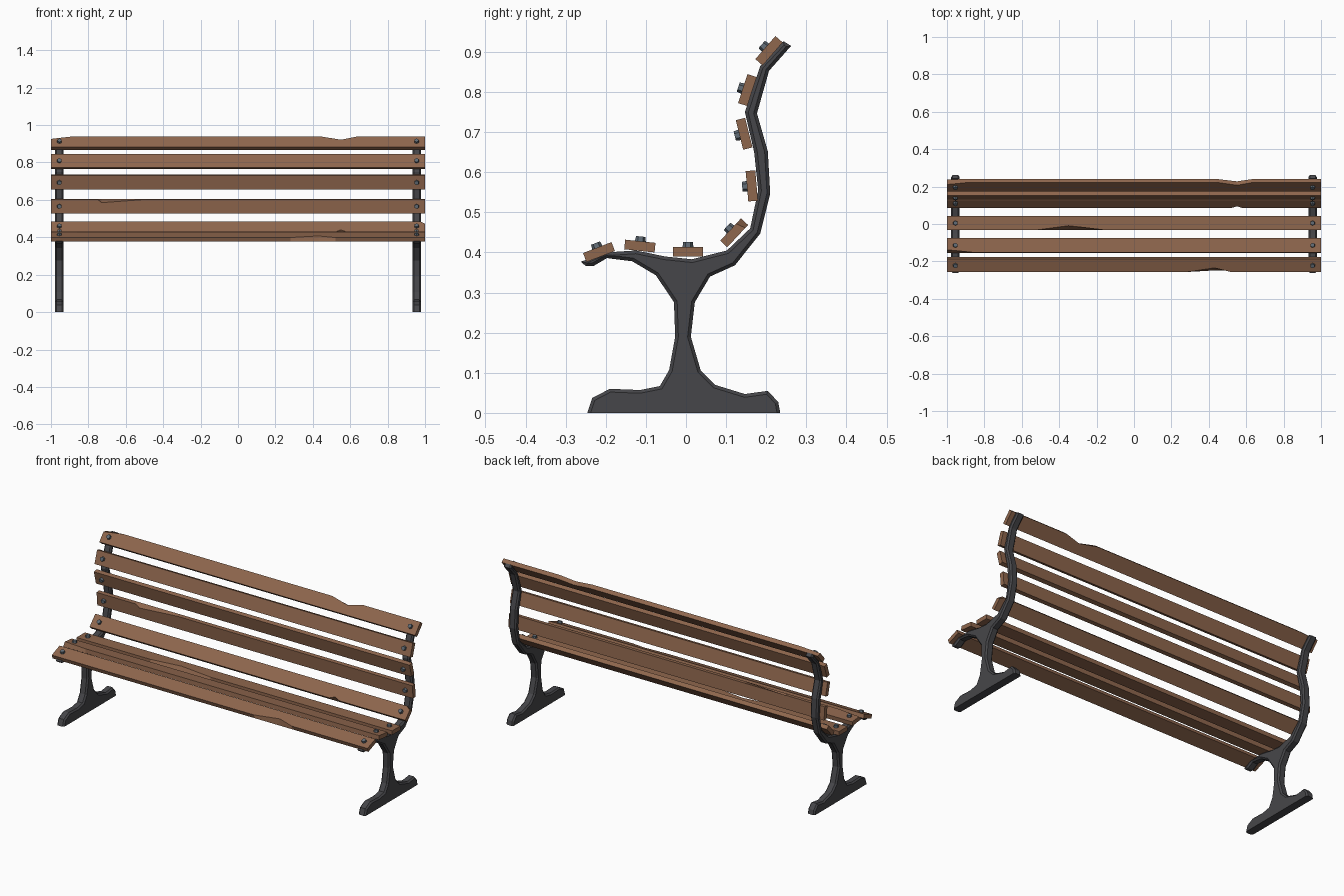
import bpy, bmesh, math
from mathutils import Matrix, Vector

if "Cube" in bpy.data.objects:
    bpy.data.objects.remove(bpy.data.objects["Cube"])


def material(name, rgb):
    m = bpy.data.materials.new(name)
    m.diffuse_color = (*rgb, 1)
    m.use_nodes = True
    m.node_tree.nodes["Principled BSDF"].inputs["Base Color"].default_value = m.diffuse_color
    return m


WOOD = material("brown wood", (0.275, 0.135, 0.075))
IRON = material("dark iron", (0.062, 0.062, 0.068))
STEEL = material("bolt steel", (0.12, 0.15, 0.18))


def make_object(name, bm, mat):
    bmesh.ops.recalc_face_normals(bm, faces=bm.faces)
    me = bpy.data.meshes.new(name)
    bm.to_mesh(me)
    bm.free()
    me.materials.append(mat)
    ob = bpy.data.objects.new(name, me)
    bpy.context.collection.objects.link(ob)
    return ob


# Side outline of the cast frame (y, z), clockwise from front foot
OUTLINE = [
    (-.246, 0), (-.234, .037), (-.19, .06), (-.115, .057), (-.065, .067),
    (-.042, .107), (-.027, .19), (-.03, .276), (-.075, .343), (-.134, .378),
    (-.197, .386), (-.231, .366), (-.250, .366), (-.262, .377), (-.2, .40),
    (-.125, .405), (-.052, .39), (.015, .383), (.102, .405), (.16, .46),
    (.18, .555), (.17, .65), (.147, .75), (.185, .865), (.243, .927),
    (.262, .915), (.207, .853), (.177, .747), (.204, .652), (.21, .547),
    (.185, .447), (.122, .368), (.06, .34), (.022, .276), (.012, .19),
    (.037, .105), (.072, .07), (.147, .047), (.204, .055), (.23, .027),
    (.235, 0)]
FRAME_X, FRAME_HALF = 0.955, 0.023


def frame(name, x):
    bm = bmesh.new()
    sides = [[bm.verts.new((x + s * FRAME_HALF, y, z)) for y, z in OUTLINE]
             for s in (-1, 1)]
    a, b = sides
    n = len(OUTLINE)
    for i in range(n):
        j = (i + 1) % n
        bm.faces.new((a[i], a[j], b[j], b[i]))
    bm.faces.new(a)
    bm.faces.new(b[::-1])
    bmesh.ops.recalc_face_normals(bm, faces=bm.faces)
    # chamfer the rim on both sides, leaving the ground edge sharp
    rim = [e for e in bm.edges
           if abs(e.verts[0].co.x - e.verts[1].co.x) < 1e-5
           and max(v.co.z for v in e.verts) > 1e-4]
    bmesh.ops.bevel(bm, geom=rim, offset=0.008, segments=1,
                    affect='EDGES', clamp_overlap=False)
    make_object(name, bm, IRON)


for label, sx in (("left", -1), ("right", 1)):
    frame(label + "_frame", sx * FRAME_X)

# Slats: name, y, z, tilt in degrees, chips
# chip = start, deepest, end along x, edge side, depth at front, depth at back
SLATS = [
    ("seat_slat_front", -.217, .401, 21, [(.28, .43, .52, -1, .024, 0)]),
    ("seat_slat_middle", -.115, .416, -6, [(-1.1, -1, -.86, -1, .014, 0)]),
    ("seat_slat_rear", .005, .402, 0, [(-.53, -.35, -.15, -1, .024, 0)]),
    ("back_slat_1", .120, .449, 47, [(.52, .55, .58, -1, .014, 0),
                                     (.975, 1, 1.1, 1, .018, .01)]),
    ("back_slat_2", .164, .566, 95, [(-.75, -.73, -.49, 1, .018, 0)]),
    ("back_slat_3", .145, .696, 104, []),
    ("back_slat_4", .153, .805, 72, []),
    ("back_slat_5", .207, .903, 49, [(.44, .55, .64, 1, .024, .02),
                                     (-1.1, -1, -.88, 1, .018, .004)]),
]
WIDTH, THICK = 0.076, 0.024


def chip_depth(x, side, front, chips):
    d = 0
    for x0, xp, x1, s, df, db in chips:
        if s == side and x0 < x < x1:
            t = (x - x0) / (xp - x0) if x <= xp else (x1 - x) / (x1 - xp)
            d += t * (df if front else db)
    return d


def slat(name, y, z, tilt, chips):
    stations = sorted({-1.0, 1.0} | {v for c in chips for v in c[:3] if abs(v) < 1})
    pose = Matrix.Translation((0, y, z)) @ Matrix.Rotation(math.radians(tilt), 4, 'X')
    bm = bmesh.new()
    rings = []
    for x in stations:
        ring = []
        for u, v in ((-1, -1), (1, -1), (1, 1), (-1, 1)):
            w = WIDTH / 2 - chip_depth(x, u, v > 0, chips)
            ring.append(bm.verts.new(pose @ Vector((x, u * w, v * THICK / 2))))
        rings.append(ring)
    for r, q in zip(rings, rings[1:]):
        for i in range(4):
            j = (i + 1) % 4
            bm.faces.new((r[i], r[j], q[j], q[i]))
    bm.faces.new(rings[0])
    bm.faces.new(rings[-1])
    make_object(name, bm, WOOD)

    # hexagonal bolt heads over both frames
    bm = bmesh.new()
    for sx in (-1, 1):
        place = pose @ Matrix.Translation((sx * FRAME_X, 0, THICK / 2 + 0.004))
        bmesh.ops.create_cone(bm, cap_ends=True, segments=6, radius1=0.014,
                              radius2=0.012, depth=0.016, matrix=place)
    make_object(name + "_bolts", bm, STEEL)


for s in SLATS:
    slat(*s)
